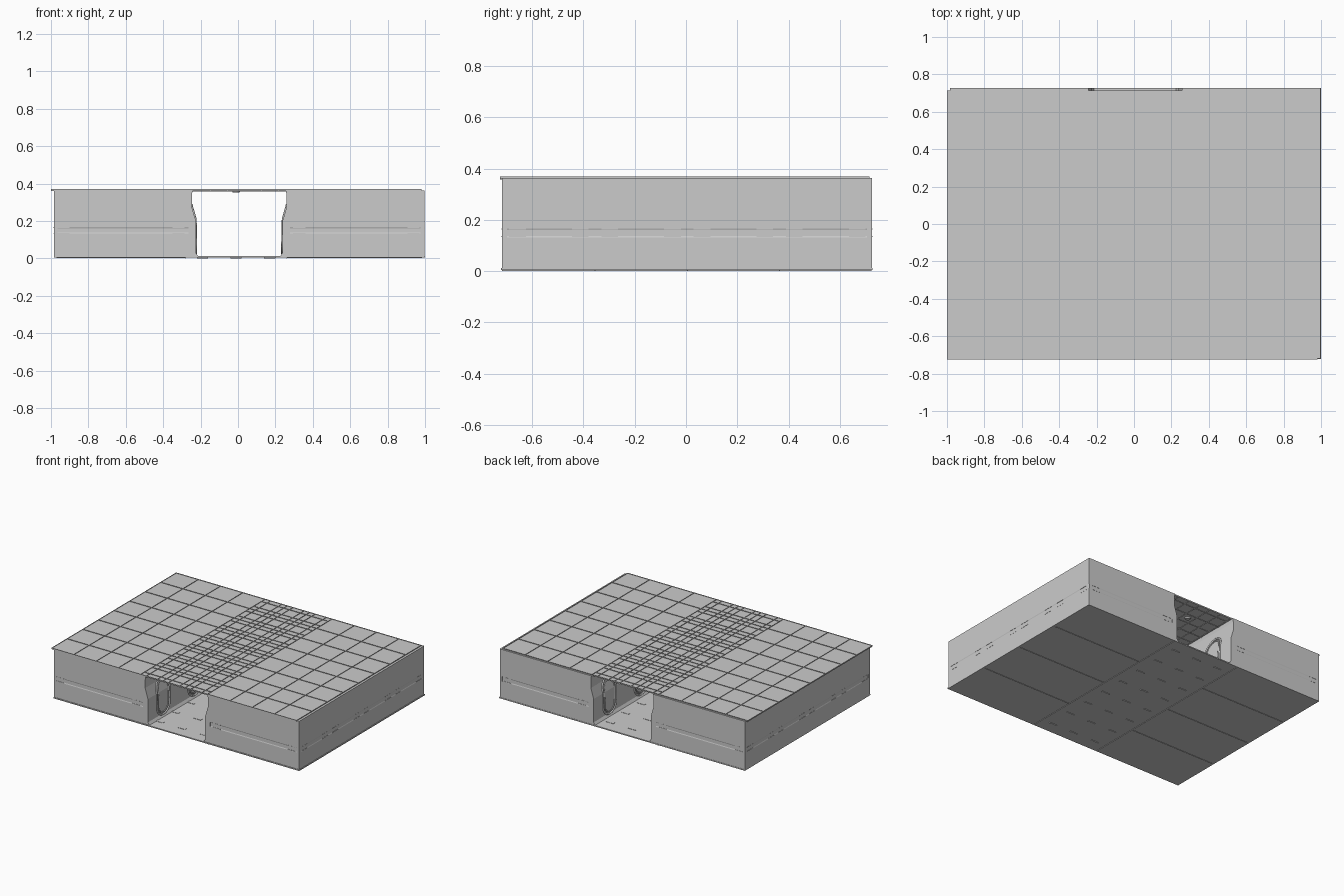
import bpy, bmesh, math
from mathutils import Vector

if "Cube" in bpy.data.objects:
    bpy.data.objects.remove(bpy.data.objects["Cube"])

GREY = bpy.data.materials.new("panel grey")
GREY.diffuse_color = (0.60, 0.60, 0.60, 1)
GREY.use_nodes = True
GREY.node_tree.nodes["Principled BSDF"].inputs["Base Color"].default_value = GREY.diffuse_color
P = 0.18                                   # tile pitch


def finish(name, bm):
    bmesh.ops.recalc_face_normals(bm, faces=bm.faces)
    me = bpy.data.meshes.new(name)
    bm.to_mesh(me)
    bm.free()
    me.materials.append(GREY)
    ob = bpy.data.objects.new(name, me)
    bpy.context.collection.objects.link(ob)
    return ob


def boxes(name, spans):
    """One object made of axis-aligned boxes (x0, x1, y0, y1, z0, z1)."""
    bm = bmesh.new()
    for x0, x1, y0, y1, z0, z1 in spans:
        vs = bmesh.ops.create_cube(bm, size=1)["verts"]
        for v in vs:
            v.co = Vector(((x0 + x1) / 2 + v.co.x * (x1 - x0),
                           (y0 + y1) / 2 + v.co.y * (y1 - y0),
                           (z0 + z1) / 2 + v.co.z * (z1 - z0)))
    return finish(name, bm)


def wall(name, profile, start, end, out):
    """Extrude a profile of (outward offset, z) from start to end."""
    bm = bmesh.new()
    rings = [[bm.verts.new((p[0] + out[0] * d, p[1] + out[1] * d, z)) for d, z in profile]
             for p in (start, end)]
    n = len(profile)
    for i in range(n):
        j = (i + 1) % n
        bm.faces.new((rings[0][i], rings[0][j], rings[1][j], rings[1][i]))
    bm.faces.new(rings[0])
    bm.faces.new(rings[1])
    return finish(name, bm)


# Outer walls with a shallow horizontal groove
X0, X1, Y0, Y1 = -0.985, 0.996, -0.718, 0.726
groove = [(0, 0.008), (0, 0.132), (-0.002, 0.138), (-0.002, 0.161), (0, 0.167),
          (0, 0.364), (-0.02, 0.364), (-0.02, 0.008)]
for side, a, b in (("left", X0, -0.265), ("right", 0.275, X1)):
    wall("front_wall_" + side, groove, (a, Y0), (b, Y0), (0, -1))
    wall("back_wall_" + side, groove, (a, Y1), (b, Y1), (0, 1))
wall("side_wall_left", groove, (X0, Y0), (X0, Y1), (-1, 0))
wall("side_wall_right", groove, (X1, Y0), (X1, Y1), (1, 0))

# Short raised clips at the panel ends, along both groove edges
clips = []
for z in (0.135, 0.165):
    s = (z - 0.002, z + 0.002)
    for a in (-0.965, -0.35, 0.295, 0.905):
        for y in (Y0, Y1):
            clips.append((a, a + 0.065, y - 0.001, y + 0.001, *s))
    for k in range(4):
        for off in (0.03, 0.275):
            a = -0.72 + 0.36 * k + off
            for x in (X0, X1):
                clips.append((x - 0.001, x + 0.001, a, a + 0.065, *s))
boxes("wall_clips", clips)

# Corridor walls: leaning profile facing the passage
inner = [(0, 0.008), (0.055, 0.008), (0.04, 0.03), (0.04, 0.20), (0.018, 0.275),
         (0.018, 0.335), (0.022, 0.364), (0, 0.364)]
wall("corridor_wall_left", inner, (-0.265, Y0), (-0.265, Y1), (1, 0))
wall("corridor_wall_right", inner, (0.278, Y0), (0.278, Y1), (-1, 0))


# Oval door frames along the corridor walls, following the wall lean
def lean(z):
    return 0.04 if z < 0.2 else 0.04 - 0.022 * min(1, (z - 0.2) / 0.075)


def oval(name, base, sign, y, w, bottom, top, r):
    cu = bpy.data.curves.new(name, 'CURVE')
    cu.dimensions = '3D'
    cu.bevel_depth = r
    cu.bevel_resolution = 1
    sp = cu.splines.new('POLY')
    sp.points.add(23)
    for k, p in enumerate(sp.points):
        t = 2 * math.pi * k / 24
        z = (top - w if k <= 12 else bottom + w) + w * math.sin(t)
        p.co = (base + sign * lean(z), y + w * math.cos(t), z, 1)
    sp.use_cyclic_u = True
    cu.materials.append(GREY)
    bpy.context.collection.objects.link(bpy.data.objects.new(name, cu))


for k in range(4):
    y = -0.54 + 0.36 * k
    for side, base, sign in (("left", -0.265, 1), ("right", 0.278, -1)):
        oval("door_frame_" + side, base, sign, y, 0.075, 0.025, 0.285, 0.007)
        oval("door_seal_" + side, base, sign, y, 0.058, 0.042, 0.268, 0.005)

# Ceiling slab
CX0, CX1, CY0, CY1 = -1.0, 0.98, -0.725, 0.715
boxes("ceiling", [(CX0, CX1, CY0, CY1, 0.361, 0.366)])

# Raised seams between the ceiling tiles, with a finer grid over the corridor
h, zt = 0.0008, (0.363, 0.370)
seams = []
for i in range(12):
    x = min(max(CX0 + P * i, CX0 + h), CX1 - h)
    seams.append((x - h, x + h, CY0, CY1, *zt))
for j in range(9):
    y = min(max(CY0 + P * j, CY0 + h), CY1 - h)
    seams.append((CX0, CX1, y - h, y + h, *zt))
for i in range(6):
    x = -0.235 + 0.09 * i
    seams.append((x - h, x + h, CY0, CY1, 0.358, 0.370))
for j in range(16):
    y = CY0 + 0.045 + 0.09 * j
    seams.append((-0.28, 0.26, y - h, y + h, 0.358, 0.370))
boxes("ceiling_seams", seams)

# Small round ceiling lamps
bm = bmesh.new()
for k in range(4):
    vs = bmesh.ops.create_cone(bm, cap_ends=True, segments=16, radius1=0.018,
                               radius2=0.022, depth=0.01)["verts"]
    bmesh.ops.translate(bm, verts=vs, vec=(-0.01, -0.54 + 0.36 * k, 0.357))
finish("ceiling_lamps", bm)

# Floor slab, panel seams beneath, and corridor floor strips
boxes("floor", [(-0.985, 1.0, -0.722, 0.728, 0.004, 0.012)])
under = []
for x in (-0.28, 0.26):
    under.append((x - 0.002, x + 0.002, -0.718, 0.724, 0.0, 0.005))
for y in (-0.355, 0.005, 0.365):
    for a, b in ((-0.97, -0.28), (0.26, 0.985)):
        under.append((a, b, y - 0.002, y + 0.002, 0.001, 0.005))
boxes("floor_seams", under)
lanes = (-0.19, -0.01, 0.17)
rows = [-0.63 + P * j for j in range(8)]
boxes("floor_underside_strips", [(x - 0.03, x + 0.03, y - 0.004, y + 0.004, 0.0, 0.005)
                                 for x in lanes for y in rows])
boxes("floor_top_strips", [(x - 0.03, x + 0.03, y - 0.01, y + 0.01, 0.011, 0.014)
                           for x in lanes for y in rows])
